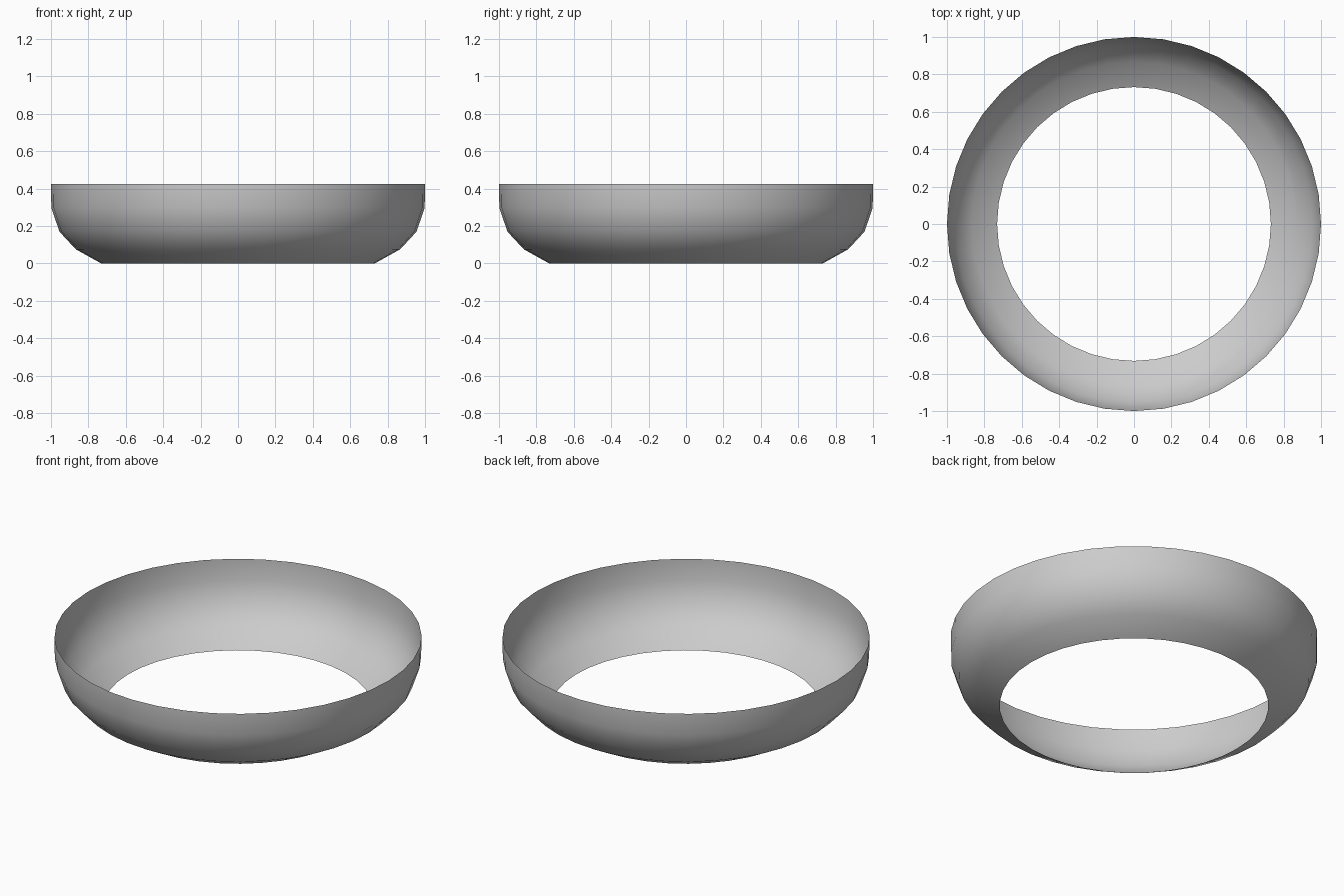
import bpy, bmesh, math

if "Cube" in bpy.data.objects:
    bpy.data.objects.remove(bpy.data.objects["Cube"])

SEGMENTS = 40
# Wall profile as (radius, height), from lower opening to rim
PROFILE = [(0.732, 0.0), (0.867, 0.075), (0.955, 0.17), (0.998, 0.298), (1.0, 0.425)]

# Open curved band, made by revolving the profile
bm = bmesh.new()
rings = []
for r, z in PROFILE:
    rings.append([bm.verts.new((r * math.cos(a), r * math.sin(a), z))
                  for a in (2 * math.pi * i / SEGMENTS for i in range(SEGMENTS))])
for lower, upper in zip(rings, rings[1:]):
    for i in range(SEGMENTS):
        j = (i + 1) % SEGMENTS
        bm.faces.new((lower[i], lower[j], upper[j], upper[i])).smooth = True

mesh = bpy.data.meshes.new("open_bowl_ring")
bm.to_mesh(mesh)
bm.free()
ring = bpy.data.objects.new("open_bowl_ring", mesh)
bpy.context.collection.objects.link(ring)
